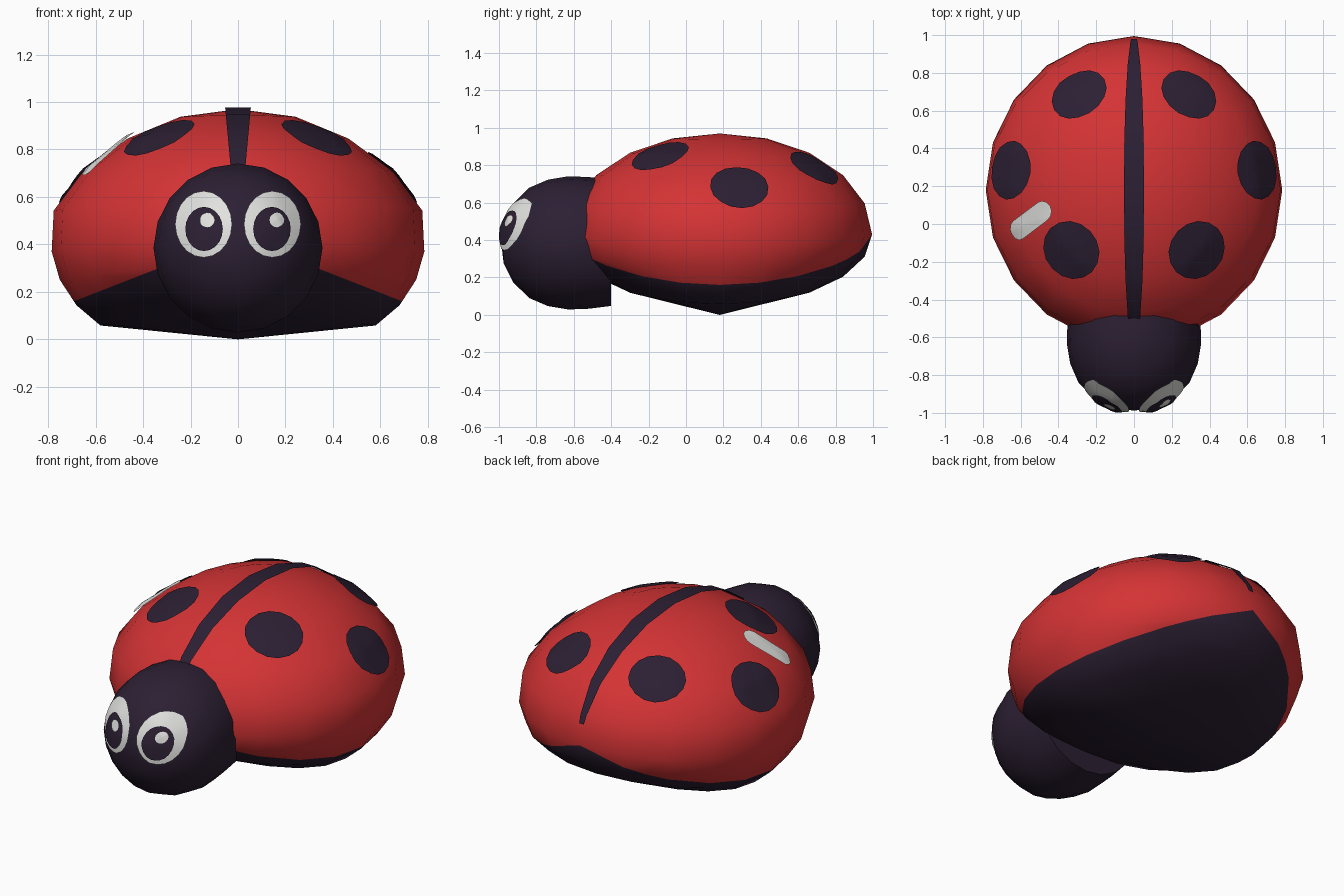
import bpy, bmesh
from math import sin, cos, pi, radians, sqrt
from mathutils import Vector
from mathutils.bvhtree import BVHTree

cube = bpy.data.objects.get("Cube")
if cube:
    bpy.data.objects.remove(cube, do_unlink=True)


def material(name, rgb):
    mat = bpy.data.materials.new(name)
    mat.use_nodes = True
    mat.diffuse_color = (*rgb, 1)
    node = next(n for n in mat.node_tree.nodes if n.type == 'BSDF_PRINCIPLED')
    node.inputs["Base Color"].default_value = (*rgb, 1)
    node.inputs["Roughness"].default_value = 0.8
    return mat


red = material("shell red", (0.66, 0.033, 0.035))
dark = material("dark plum", (0.025, 0.014, 0.033))
white = material("eye white", (0.76, 0.76, 0.74))


def finish(name, bm, mats):
    mesh = bpy.data.meshes.new(name)
    for face in bm.faces:
        face.smooth = True
    bm.to_mesh(mesh)
    bm.free()
    for mat in mats:
        mesh.materials.append(mat)
    bpy.context.collection.objects.link(bpy.data.objects.new(name, mesh))


# Body proportions
RX, RY, RZ, CY, CZ = 0.785, 0.815, 0.54, 0.18, 0.43
DROOP, ROOF, BELLY_RING = 0.06, 0.39, radians(54)


def body_point(p):
    """Turn a unit sphere point into a drooping shell with a conical belly."""
    x, y, z = p
    if z >= -0.001:
        wide = 1 + 0.27 * z * (1 - z) ** 2
        return Vector((RX * x * wide, CY + RY * y, CZ + RZ * z - DROOP * x * x))
    r = max(sqrt(x * x + y * y), 0.00001)
    if z < -0.9:
        k = r / cos(BELLY_RING)
        rim = body_point((x / k, y / k, -sin(BELLY_RING)))
        return Vector((0, CY, 0)).lerp(rim, k)
    droop = DROOP * (x / r) ** 2
    return Vector((RX * x * (1 + 0.6 * z ** 4), CY + RY * y, CZ + 0.385 * z - droop))


# Body: red above, dark belly below a ridge-shaped cut
bm = bmesh.new()
bmesh.ops.create_uvsphere(bm, u_segments=20, v_segments=10, radius=1)
for v in bm.verts:
    v.co = body_point(v.co)
for side in (1, -1):
    faces = [f for f in bm.faces if f.calc_center_median().x * side > 0]
    geom = set(faces)
    for f in faces:
        geom.update(f.edges)
        geom.update(f.verts)
    bmesh.ops.bisect_plane(bm, geom=list(geom), dist=0.0001,
                           plane_co=(0, 0, CZ), plane_no=(side * ROOF, 0, 1))
for f in bm.faces:
    c = f.calc_center_median()
    f.material_index = int(c.z < CZ - ROOF * abs(c.x))
body_tree = BVHTree.FromBMesh(bm)
finish("body", bm, [red, dark])

# Centre stripe along the shell, running in under the head
bm = bmesh.new()
previous = None
for degrees in [13] + [18 * i for i in range(1, 10)]:
    t = radians(degrees)
    w = 0.05 * sin(t) + 0.004
    pos = Vector((0, CY + (RY + 0.006) * cos(t), CZ + (RZ + 0.006) * sin(t)))
    pair = [bm.verts.new(pos + Vector((s * w, 0, 0))) for s in (-1, 1)]
    if previous:
        bm.faces.new((previous[0], previous[1], pair[1], pair[0]))
    previous = pair
bm.normal_update()
if sum(f.normal.z for f in bm.faces) < 0:
    bmesh.ops.reverse_faces(bm, faces=bm.faces)
finish("centre_stripe", bm, [dark])


def oval(ra, rb, n=16):
    return [(ra * cos(i * 2 * pi / n), rb * sin(i * 2 * pi / n)) for i in range(n)]


def patch(name, tree, centre, normal, along, outline, mat, lift):
    """Thin marking laid onto a surface, following its curve."""
    across = normal.cross(along)

    def lay(p, q):
        start = centre + along * p + across * q + normal * 0.5
        return tree.ray_cast(start, -normal)[0] + normal * lift

    bm = bmesh.new()
    mid = bm.verts.new(lay(0, 0))
    loops = [[bm.verts.new(lay(p * k, q * k)) for p, q in outline] for k in (0.33, 0.67, 1)]
    for i in range(len(outline)):
        j = (i + 1) % len(outline)
        bm.faces.new((mid, loops[0][i], loops[0][j]))
        for inner, outer in zip(loops, loops[1:]):
            bm.faces.new((inner[i], outer[i], outer[j], inner[j]))
    finish(name, bm, [mat])


def shell_patch(name, x, y, heading, outline, mat, lift):
    """Marking on the shell at x, y; heading is its long direction seen from above."""
    def on_shell(px, py):
        return body_tree.ray_cast(Vector((px, py, 2)), Vector((0, 0, -1)))[0]
    d = 0.08
    normal = (on_shell(x + d, y) - on_shell(x - d, y)).cross(
        on_shell(x, y + d) - on_shell(x, y - d)).normalized()
    hx, hy = heading
    along = Vector((hx, hy, -(hx * normal.x + hy * normal.y) / normal.z)).normalized()
    patch(name, body_tree, on_shell(x, y), normal, along, outline, mat, lift)


# Spots, longest around the shell
spots = (("front", 0.335, -0.14, 0.16, 0.16),
         ("middle", 0.655, 0.285, 0.157, 0.15),
         ("rear", 0.29, 0.685, 0.156, 0.142))
for side, label in ((1, "left"), (-1, "right")):
    for place, x, y, ra, rb in spots:
        shell_patch(f"{place}_{label}_spot", side * x, y, (CY - y, side * x),
                    oval(ra, rb), dark, 0.011)

# Shine mark: a rounded bar
capsule = []
for end, start in ((1, -pi / 2), (-1, pi / 2)):
    for i in range(7):
        t = start + i * pi / 6
        capsule.append((end * 0.1 + 0.055 * cos(t), 0.055 * sin(t)))
shell_patch("shine_mark", -0.54, 0.02, (0.8, 0.6), capsule, white, 0.019)

# Head: rounded front with a flat back
HEAD_Z, SEG = 0.385, 20
profile = [(0.11, -0.975), (0.21, -0.925), (0.295, -0.838), (0.338, -0.738),
           (0.356, -0.63), (0.352, -0.52), (0.337, -0.4)]
bm = bmesh.new()
tip = bm.verts.new((0, -0.988, HEAD_Z))
rings = [[bm.verts.new((r * cos(i * 2 * pi / SEG), y, HEAD_Z + r * sin(i * 2 * pi / SEG)))
          for i in range(SEG)] for r, y in profile]
for i in range(SEG):
    j = (i + 1) % SEG
    bm.faces.new((tip, rings[0][i], rings[0][j]))
    for inner, outer in zip(rings, rings[1:]):
        bm.faces.new((inner[i], outer[i], outer[j], inner[j]))
back = bm.faces.new(rings[-1])
bmesh.ops.recalc_face_normals(bm, faces=bm.faces)
for e in back.edges:
    e.smooth = False
head_tree = BVHTree.FromBMesh(bm)
finish("head", bm, [dark])

# Eyes; both glints lean the same way
FRONT, SIDEWAYS = Vector((0, -1, 0)), Vector((1, 0, 0))
for side, label in ((1, "left"), (-1, "right")):
    for part, x, z, rx, rz, mat, lift in (
            ("eye_white", side * 0.145, 0.485, 0.12, 0.14, white, 0.014),
            ("pupil", side * 0.143, 0.465, 0.079, 0.093, dark, 0.021),
            ("eye_glint", side * 0.147 + 0.017, 0.503, 0.031, 0.031, white, 0.027)):
        patch(f"{label}_{part}", head_tree, Vector((x, -1, z)), FRONT, SIDEWAYS,
              oval(rx, rz, 20), mat, lift)
